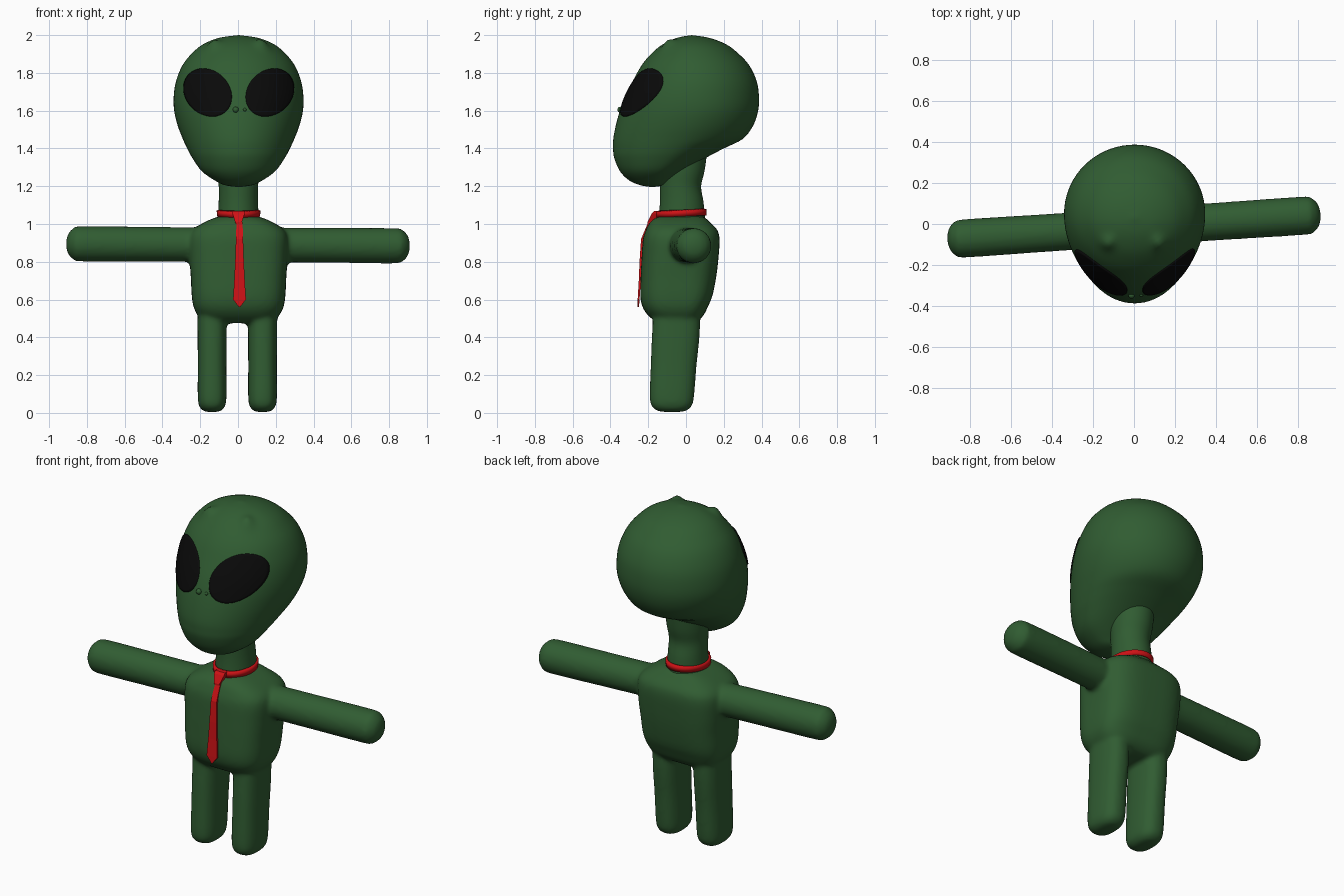
import bpy, bmesh, math
from mathutils import Vector, Matrix
from mathutils.bvhtree import BVHTree

if "Cube" in bpy.data.objects:
    bpy.data.objects.remove(bpy.data.objects["Cube"])


def material(name, rgb):
    m = bpy.data.materials.new(name)
    m.diffuse_color = (*rgb, 1)
    m.use_nodes = True
    m.node_tree.nodes["Principled BSDF"].inputs["Base Color"].default_value = m.diffuse_color
    return m


GREEN = material("green skin", (0.03, 0.108, 0.032))
BLACK = material("black eye", (0.003, 0.003, 0.003))
RED = material("red cloth", (0.62, 0.006, 0.008))


def finish(bm, name, mat):
    bmesh.ops.recalc_face_normals(bm, faces=bm.faces[:])
    me = bpy.data.meshes.new(name)
    bm.to_mesh(me)
    me.materials.append(mat)
    for p in me.polygons:
        p.use_smooth = True
    ob = bpy.data.objects.new(name, me)
    bpy.context.collection.objects.link(ob)
    return ob


def smooth_rows(rows, steps):
    """Catmull-Rom interpolation through the rows."""
    pts = [rows[0]] + list(rows) + [rows[-1]]
    out = []
    for i in range(1, len(pts) - 2):
        for s in range(steps):
            t = s / steps
            out.append([0.5 * (2 * b + (c - a) * t + (2 * a - 5 * b + 4 * c - d) * t * t
                               + (3 * b - a - 3 * c + d) * t ** 3)
                        for a, b, c, d in zip(*pts[i - 1:i + 3])])
    out.append(list(rows[-1]))
    return out


def loft(bm, rows, cx=0.0, power=2.0, seg=48, steps=4, mat=Matrix()):
    """Rows are (z, front y, widest y, back y, half width), ends closed."""
    rings = []
    for z, yf, yc, yb, hw in smooth_rows(rows, steps):
        ring = []
        for k in range(seg):
            a = 2 * math.pi * k / seg
            c, s = math.cos(a), math.sin(a)
            x = math.copysign(abs(c) ** (2 / power), c) * hw
            y = math.copysign(abs(s) ** (2 / power), s) * ((yb - yc) if s > 0 else (yc - yf))
            ring.append(bm.verts.new(mat @ Vector((cx + x, yc + y, z))))
        rings.append(ring)
    faces = []
    for r0, r1 in zip(rings, rings[1:]):
        for k in range(seg):
            j = (k + 1) % seg
            faces.append(bm.faces.new((r0[k], r0[j], r1[j], r1[k])))
    bm.faces.new(rings[0][::-1])
    bm.faces.new(rings[-1])
    bmesh.ops.remove_doubles(bm, verts=rings[0] + rings[-1], dist=1e-5)


# Head: bulbous skull with the chin pulled forward
bm = bmesh.new()
loft(bm, [
    (1.195, -.18, -.18, -.18, 0), (1.205, -.24, -.17, -.115, .07),
    (1.23, -.30, -.17, -.08, .125), (1.28, -.35, -.15, -.01, .195),
    (1.35, -.38, -.10, .105, .245), (1.40, -.386, -.06, .20, .272),
    (1.45, -.385, -.02, .30, .295), (1.52, -.372, .02, .355, .322),
    (1.60, -.350, .045, .382, .341), (1.68, -.32, .05, .386, .343),
    (1.76, -.28, .05, .373, .33), (1.84, -.235, .045, .335, .297),
    (1.90, -.185, .04, .28, .25), (1.95, -.125, .035, .215, .19),
    (1.985, -.05, .03, .125, .105), (2.0, .03, .03, .03, 0)], cx=.003, seg=72)
bm.normal_update()
# Two small bumps on the forehead
for v in bm.verts:
    if v.co.z > 1.8:
        for bx in (-.13, .125):
            d2 = (v.co.x - bx) ** 2 + (v.co.y + .09) ** 2
            v.co += Vector((0, -.3, 1)) * .024 * math.exp(-d2 / .0011)
bmesh.ops.recalc_face_normals(bm, faces=bm.faces[:])
tree = BVHTree.FromBMesh(bm)
finish(bm, "head", GREEN)


def on_head(x, z, lift):
    loc, nor, _, _ = tree.ray_cast(Vector((x, -1, z)), Vector((0, 1, 0)))
    if nor.y > 0:
        nor = -nor
    return loc + nor * lift


# Eyes: tilted oval plates laid on the face
for side, name in ((-1, "left_eye"), (1, "right_eye")):
    bm = bmesh.new()
    rings, n = [], 48
    for r in (.04, .2, .35, .5, .65, .8, .92, 1.0, 1.005):
        ring = []
        for k in range(n):
            a = 2 * math.pi * k / n
            u, w = .137 * r * math.cos(a), .114 * r * math.sin(a)
            x = .163 + (u - w) * math.sqrt(.5)
            z = 1.695 + (u + w) * math.sqrt(.5)
            ring.append(bm.verts.new(on_head(.004 + side * x, z, -.003 if r > 1 else .006)))
        rings.append(ring)
    bm.faces.new(rings[0])
    for r0, r1 in zip(rings, rings[1:]):
        for k in range(n):
            j = (k + 1) % n
            bm.faces.new((r0[k], r0[j], r1[j], r1[k]))
    finish(bm, name, BLACK)

# Nostril bumps
for x, r in ((-.012, .016), (.036, .009)):
    bm = bmesh.new()
    bmesh.ops.create_uvsphere(bm, u_segments=12, v_segments=8, radius=r,
                              matrix=Matrix.Translation(on_head(x, 1.605, 0)))
    finish(bm, "nostril", GREEN)

# Neck
bm = bmesh.new()
loft(bm, [(.96, -.15, -.02, .11, .12), (1.04, -.143, -.02, .1, .108),
          (1.12, -.138, -.02, .092, .104), (1.2, -.138, -.025, .08, .104),
          (1.28, -.138, -.02, .098, .112), (1.38, -.13, -.01, .112, .115)], cx=.002)
finish(bm, "neck", GREEN)

# Body: torso, arms and legs fused into one smooth skin
bm = bmesh.new()
loft(bm, [(.475, -.12, -.04, .03, .14), (.485, -.16, -.04, .06, .18),
          (.515, -.2, -.04, .092, .214), (.56, -.23, -.04, .115, .238),
          (.62, -.242, -.04, .14, .248), (.72, -.24, -.04, .16, .253),
          (.82, -.235, -.03, .172, .26), (.92, -.228, -.03, .178, .262),
          (.97, -.212, -.03, .165, .24), (1.01, -.19, -.03, .125, .18),
          (1.035, -.155, -.03, .1, .12), (1.04, -.13, -.03, .08, .1)], cx=.003, power=3.2)
half = [(0, .092), (.4, .092), (.82, .0935), (.865, .086), (.893, .066), (.908, .035), (.913, 0)]
arm = [(-z, -r, 0, r, r) for z, r in half[:0:-1]] + [(z, -r, 0, r, r) for z, r in half]
loft(bm, arm, seg=32, mat=Matrix.Translation((0, -.015, .89))
     @ Matrix.Rotation(math.atan(.067), 4, 'Z') @ Matrix.Rotation(math.radians(90.35), 4, 'Y'))
for cx in (-.137, .13):
    loft(bm, [(0.004, -.07, -.07, -.07, 0), (.008, -.14, -.075, -.01, .04),
              (.03, -.178, -.075, .026, .066), (.08, -.192, -.075, .042, .076),
              (.25, -.187, -.065, .056, .076), (.42, -.18, -.055, .073, .077),
              (.6, -.17, -.05, .075, .077)], cx=cx, power=2.5, seg=32)
body = finish(bm, "body", GREEN)
rm = body.modifiers.new("fuse", 'REMESH')
rm.mode = 'VOXEL'
rm.voxel_size = .012
rm.use_smooth_shade = True
sm = body.modifiers.new("soften", 'SMOOTH')
sm.factor = .5
sm.iterations = 8

# Collar band: a thin loop around the neck, dipping to the front
bm = bmesh.new()
n, prof = 48, ((0, -.016), (.012, -.018), (.014, .012), (0, .018))
loop = []
for k in range(n):
    a = 2 * math.pi * k / n
    c, s = math.cos(a), math.sin(a)
    loop.append([bm.verts.new((.003 + (.102 + d) * c, -.026 + (.122 + d) * s, 1.058 + .006 * s + h))
                 for d, h in prof])
for k in range(n):
    a, b = loop[k], loop[(k + 1) % n]
    for i in range(4):
        j = (i + 1) % 4
        bm.faces.new((a[i], a[j], b[j], b[i]))
finish(bm, "collar_band", RED)


# Tie: knot and blade swept as thin rectangles, rows are (z, y, half width, thickness)
def strap(name, rows, cx):
    bm = bmesh.new()
    rings = []
    for z, y, w, t in rows:
        rings.append([bm.verts.new((cx + sx * w, y + sy * t, z))
                      for sx, sy in ((-1, 0), (1, 0), (1, 1), (-1, 1))])
    for a, b in zip(rings, rings[1:]):
        for i in range(4):
            j = (i + 1) % 4
            bm.faces.new((a[i], a[j], b[j], b[i]))
    bm.faces.new(rings[0])
    bm.faces.new(rings[-1])
    ob = finish(bm, name, RED)
    for p in ob.data.polygons:
        p.use_smooth = False


strap("tie_knot", [(1.068, -.17, .032, .04), (1.055, -.182, .032, .045),
                   (1.01, -.204, .018, .03), (1.0, -.204, .014, .02)], .003)
strap("tie_blade", [(1.01, -.2, .016, .012), (.92, -.238, .019, .012), (.8, -.246, .023, .012),
                    (.7, -.25, .028, .011), (.6, -.256, .034, .01), (.56, -.257, .003, .008)], .008)
